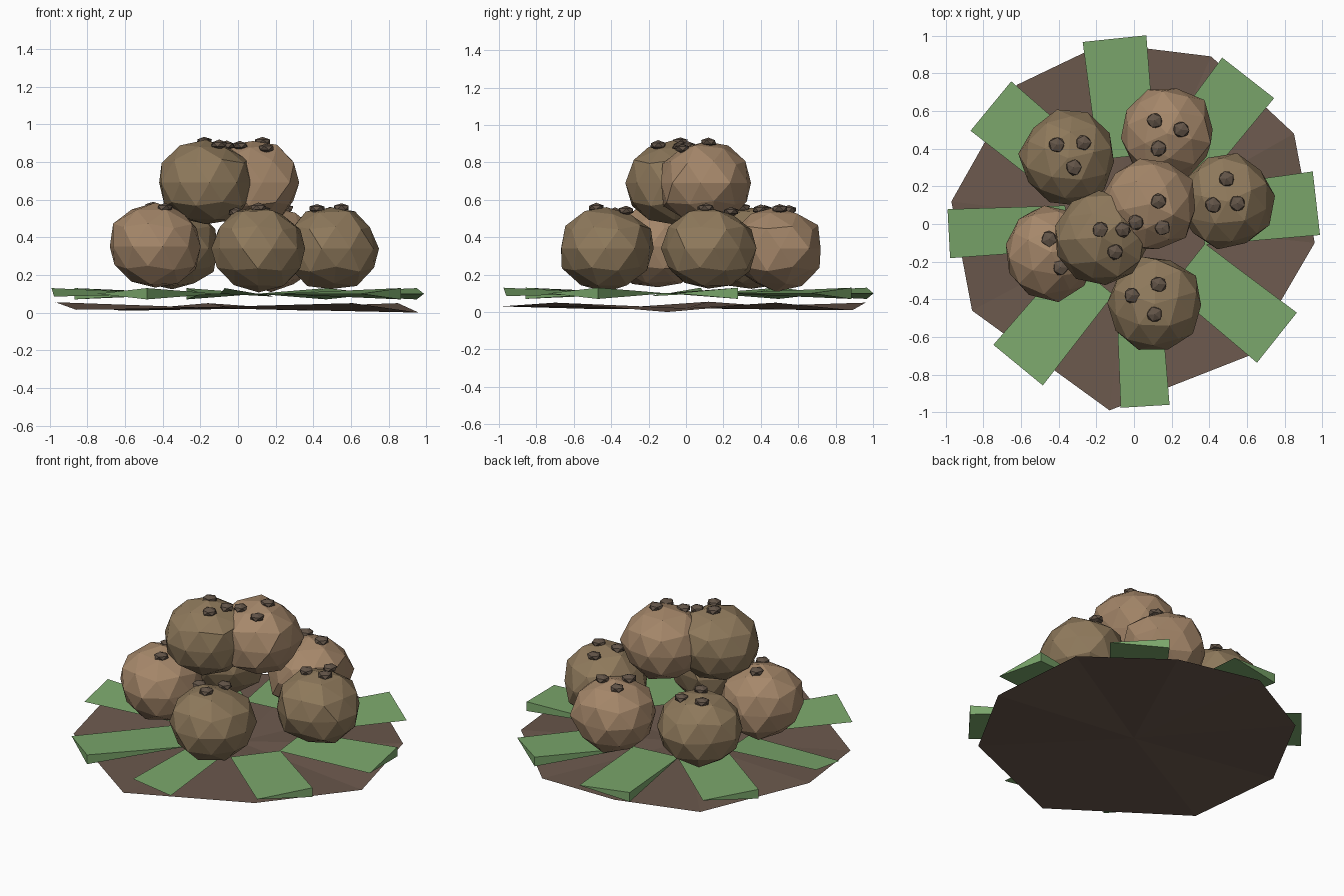
import bpy, bmesh, math, random
from mathutils import Vector

if "Cube" in bpy.data.objects:
    bpy.data.objects.remove(bpy.data.objects["Cube"])

random.seed(4)


def material(name, rgb):
    m = bpy.data.materials.new(name)
    m.diffuse_color = (*rgb, 1)
    m.use_nodes = True
    m.node_tree.nodes["Principled BSDF"].inputs["Base Color"].default_value = m.diffuse_color
    return m


PLATE = material("plate_brown", (0.15, 0.10, 0.075))
LEAF = material("leaf_green", (0.20, 0.39, 0.15))
LIGHT = material("light_dough", (0.38, 0.245, 0.145))
DARK = material("dark_dough", (0.27, 0.19, 0.105))
CHIP = material("chip_brown", (0.125, 0.09, 0.065))


def mesh_object(name, verts, faces, mat):
    bm = bmesh.new()
    vs = [bm.verts.new(v) for v in verts]
    for f in faces:
        bm.faces.new([vs[i] for i in f])
    bmesh.ops.recalc_face_normals(bm, faces=bm.faces)
    return finish(name, bm, mat)


def finish(name, bm, mat):
    me = bpy.data.meshes.new(name)
    bm.to_mesh(me)
    bm.free()
    me.materials.append(mat)
    ob = bpy.data.objects.new(name, me)
    bpy.context.collection.objects.link(ob)
    return ob


def ball(name, centre, size, subdivisions, jitter, mat):
    bm = bmesh.new()
    bmesh.ops.create_icosphere(bm, subdivisions=subdivisions, radius=1)
    spin = random.uniform(0, math.tau)
    c, s = math.cos(spin), math.sin(spin)
    for v in bm.verts:
        x, y, z = v.co * random.uniform(1 - jitter, 1 + jitter)
        v.co = Vector((x * c - y * s, x * s + y * c, z)) * size[0]
        v.co.z *= size[1] / size[0]
        v.co += Vector(centre)
    return finish(name, bm, mat)


# Irregular nine-sided base sheet with a wavy rim
rim = [(0.96, -0.10, 0.0), (0.85, 0.48, 0.05), (0.41, 0.89, 0.01),
       (-0.16, 0.96, 0.05), (-0.62, 0.74, 0.01), (-0.97, 0.12, 0.055),
       (-0.86, -0.46, 0.015), (-0.13, -0.99, 0.03), (0.61, -0.70, 0.05)]
n = len(rim)
mesh_object("base", rim + [(0, 0, 0.02)],
            [(i, (i + 1) % n, n) for i in range(n)], PLATE)

# Ring of leaves: angle, outer radius, outer width, narrow (single twisted sheet)
leaves = [(6.5, 0.975, 0.34, False), (52, 0.985, 0.35, False),
          (96, 0.99, 0.34, False), (140.5, 0.985, 0.34, False),
          (183, 0.985, 0.26, True), (230.6, 0.97, 0.34, False),
          (273.5, 0.97, 0.26, True), (321.5, 0.97, 0.34, False)]
for i, (deg, r, w, narrow) in enumerate(leaves):
    a = math.radians(deg)

    def at(rad, side, z):
        return (rad * math.cos(a) - side * math.sin(a),
                rad * math.sin(a) + side * math.cos(a), z)
    h = w / 2
    inner = [at(0.36, -h * 0.9, 0.10), at(0.36, h * 0.9, 0.10)]
    if narrow:
        verts = inner + [at(r, h, 0.085), at(r, -h, 0.13)]
        faces = [(0, 3, 2, 1)]
    else:
        verts = inner + [at(r, h, 0.13), at(r, -h, 0.10), at(r, h, 0.07)]
        faces = [(0, 3, 2, 1), (0, 1, 4, 3), (1, 2, 4), (2, 3, 4)]
    mesh_object(f"leaf_{i + 1}", verts, faces, LEAF)

# Stacked dough balls: five below, two above, each with its chips
balls = [
    ((-0.35, 0.35, 0.34), DARK, [(-0.41, 0.42), (-0.27, 0.43), (-0.32, 0.30)]),
    ((0.175, 0.48, 0.34), LIGHT, [(0.11, 0.55), (0.25, 0.50), (0.13, 0.40)]),
    ((0.495, 0.12, 0.34), DARK, [(0.49, 0.24), (0.42, 0.10), (0.55, 0.11)]),
    ((0.11, -0.425, 0.34), DARK, [(0.13, -0.32), (-0.01, -0.38), (0.11, -0.48)]),
    ((-0.44, -0.15, 0.35), LIGHT, [(-0.45, -0.08), (-0.39, -0.23), (-0.33, -0.12)]),
    ((-0.17, -0.07, 0.69), DARK, [(-0.18, -0.03), (-0.10, -0.15), (-0.06, -0.03)]),
    ((0.08, 0.105, 0.69), LIGHT, [(0.01, 0.01), (0.13, 0.12), (0.15, -0.02)]),
]
R, H = 0.255, 0.225
for i, (c, mat, chips) in enumerate(balls):
    ball(f"ball_{i + 1}", c, (R, H), 2, 0.05, mat)
    for j, (x, y) in enumerate(chips):
        d2 = ((x - c[0]) ** 2 + (y - c[1]) ** 2) / R ** 2
        z = c[2] + H * math.sqrt(max(0, 1 - d2)) - 0.002
        ball(f"chip_{i + 1}_{j + 1}", (x, y, z), (0.046, 0.025), 1, 0.08, CHIP)
